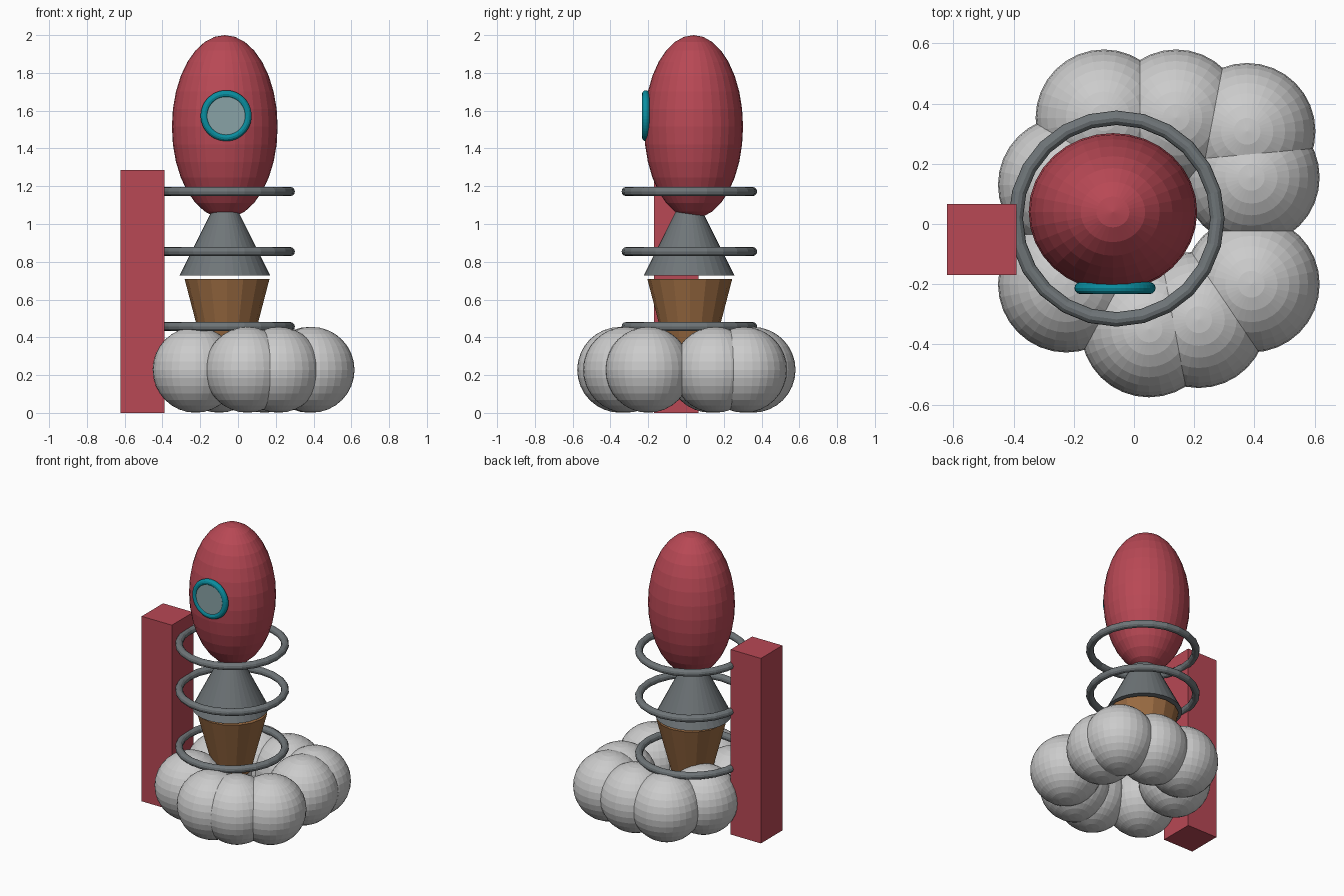
import bpy
from math import pi

if "Cube" in bpy.data.objects:
    bpy.data.objects.remove(bpy.data.objects["Cube"])


def material(name, rgb):
    m = bpy.data.materials.new(name)
    m.diffuse_color = (*rgb, 1)
    m.use_nodes = True
    m.node_tree.nodes["Principled BSDF"].inputs["Base Color"].default_value = m.diffuse_color
    return m


RED = material("red_paint", (0.48, 0.065, 0.09))
STEEL = material("dark_steel", (0.16, 0.18, 0.19))
BROWN = material("copper_brown", (0.33, 0.15, 0.055))
TEAL = material("teal_trim", (0.003, 0.27, 0.35))
GLASS = material("window_glass", (0.25, 0.36, 0.38))


def finish(name, mat=None, scale=None):
    ob = bpy.context.object
    ob.name = name
    if scale:
        ob.scale = scale
    if mat:
        ob.data.materials.append(mat)
    return ob


def frustum(name, x, y, z0, z1, r0, r1, sides, mat):
    bpy.ops.mesh.primitive_cone_add(vertices=sides, radius1=r0, radius2=r1,
                                    depth=z1 - z0, location=(x, y, (z0 + z1) / 2))
    return finish(name, mat)


# Egg-shaped rocket body
bpy.ops.mesh.primitive_uv_sphere_add(segments=32, ring_count=16, radius=1,
                                     location=(-0.07, 0.04, 1.515))
finish("rocket_body", RED, (0.28, 0.262, 0.485))

# Porthole rim and glass
bpy.ops.mesh.primitive_torus_add(major_radius=0.115, minor_radius=0.02,
                                 major_segments=48, minor_segments=12,
                                 location=(-0.063, -0.213, 1.573), rotation=(pi / 2, 0, 0))
finish("window_rim", TEAL)
bpy.ops.mesh.primitive_cylinder_add(vertices=32, radius=0.108, depth=0.03,
                                    location=(-0.063, -0.211, 1.573), rotation=(pi / 2, 0, 0))
finish("window_glass", GLASS)

# Engine bell and the tapered burner beneath it
frustum("engine_cone", -0.069, 0.016, 0.728, 1.208, 0.24, 0.0, 32, STEEL)
frustum("burner", -0.058, 0.02, 0.30, 0.71, 0.118, 0.225, 16, BROWN)

# Launch tower and its three guide rings
bpy.ops.mesh.primitive_cube_add(size=1, location=(-0.506, -0.052, 0.643))
finish("launch_tower", RED, (0.232, 0.236, 1.286))
for i, z in enumerate((1.172, 0.854, 0.457)):
    bpy.ops.mesh.primitive_torus_add(major_radius=0.335, minor_radius=0.024,
                                     major_segments=24, minor_segments=12,
                                     location=(-0.058, 0.018, z))
    finish(f"guide_ring_{i + 1}", STEEL)

# Ring of smoke puffs
puffs = [(-0.1, 0.353), (0.14, 0.353), (0.376, 0.308), (0.39, 0.155), (0.39, -0.2),
         (0.215, -0.318), (0.05, -0.349), (-0.225, -0.2), (-0.225, 0.13)]
for i, (x, y) in enumerate(puffs):
    bpy.ops.mesh.primitive_uv_sphere_add(segments=32, ring_count=16, radius=0.227,
                                         location=(x, y, 0.228))
    finish(f"smoke_puff_{i + 1}")
